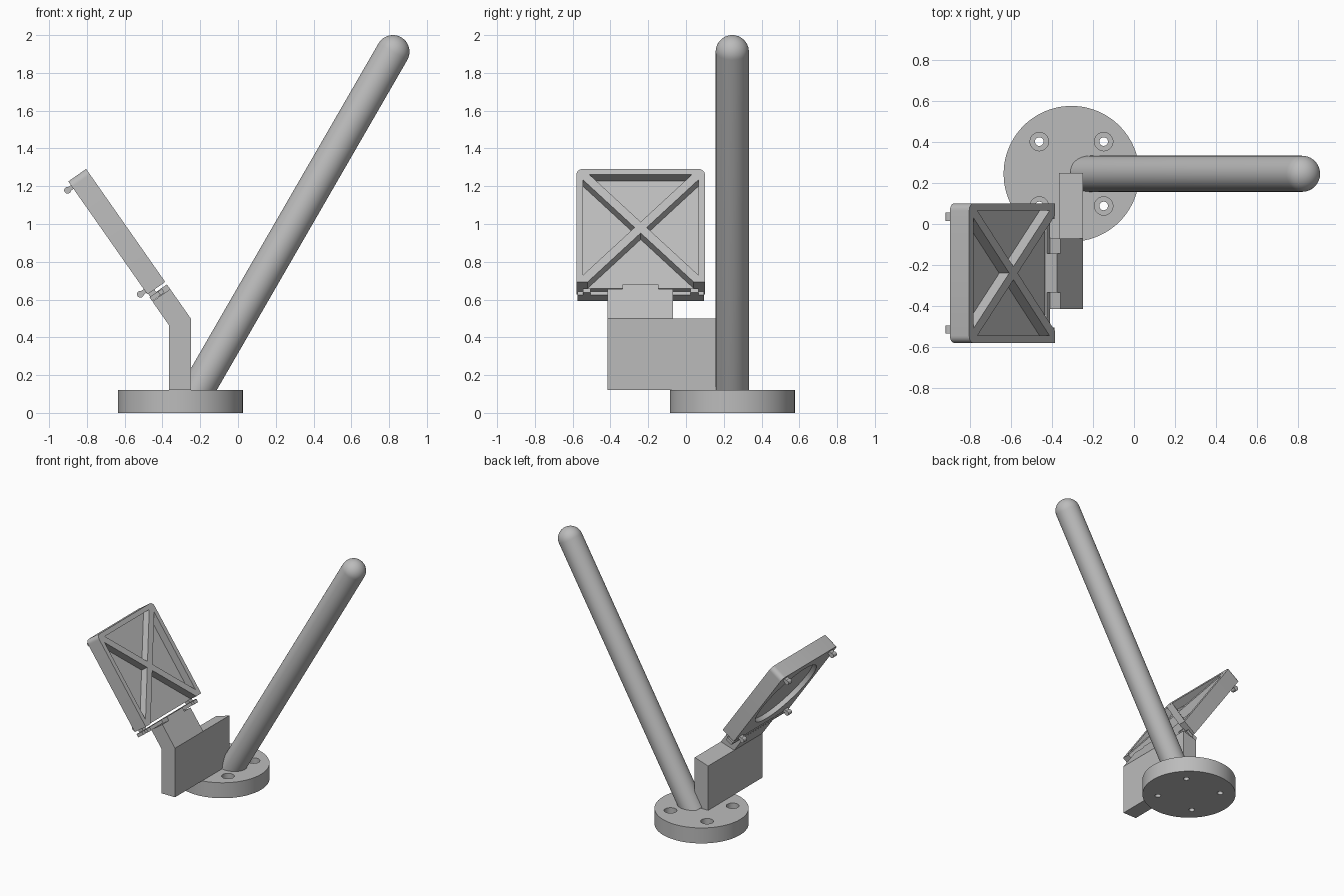
import bpy, bmesh
from math import radians, pi
from mathutils import Matrix, Vector

cube = bpy.data.objects.get("Cube")
if cube:
    bpy.data.objects.remove(cube, do_unlink=True)

grey = bpy.data.materials.new("plain grey")
grey.use_nodes = True
COLOUR = (0.5, 0.5, 0.5, 1)
grey.diffuse_color = COLOUR
grey.node_tree.nodes["Principled BSDF"].inputs["Base Color"].default_value = COLOUR

# Tilted frame of the arm and panel: x = outward normal, y = width, z = along the arm
TILT = Matrix.Translation((-0.25, 0, 0.5)) @ Matrix.Rotation(radians(-35), 4, 'Y')
MID_Y, MID_S = -0.24, 0.601


def make(name, bm, matrix=Matrix()):
    bmesh.ops.recalc_face_normals(bm, faces=bm.faces)
    mesh = bpy.data.meshes.new(name)
    bm.to_mesh(mesh)
    bm.free()
    mesh.materials.append(grey)
    mesh.transform(matrix)
    obj = bpy.data.objects.new(name, mesh)
    bpy.context.collection.objects.link(obj)
    return obj


def box(name, x, y, z, matrix=TILT):
    bm = bmesh.new()
    bmesh.ops.create_cube(bm, size=1)
    for v in bm.verts:
        for i, (lo, hi) in enumerate((x, y, z)):
            v.co[i] = lo if v.co[i] < 0 else hi
    return make(name, bm, matrix)


def cylinder(name, radius, depth, matrix, sides=64):
    bm = bmesh.new()
    bmesh.ops.create_cone(bm, cap_ends=True, segments=sides,
                          radius1=radius, radius2=radius, depth=depth)
    return make(name, bm, matrix)


def prism(name, points, axis, lo, hi, matrix=Matrix()):
    """Extrude a 2D outline along the given axis (0 = x, 1 = y)."""
    bm = bmesh.new()
    place = (lambda a, b: (lo, a, b)) if axis == 0 else (lambda a, b: (a, lo, b))
    face = bm.faces.new([bm.verts.new(place(a, b)) for a, b in points])
    ext = bmesh.ops.extrude_face_region(bm, geom=[face])
    for v in ext["geom"]:
        if isinstance(v, bmesh.types.BMVert):
            v.co[axis] = hi
    return make(name, bm, matrix)


def activate(obj):
    bpy.ops.object.select_all(action='DESELECT')
    obj.select_set(True)
    bpy.context.view_layer.objects.active = obj


def smooth(obj):
    activate(obj)
    bpy.ops.object.shade_smooth_by_angle(angle=radians(30))


def combine(obj, other, operation):
    mod = obj.modifiers.new("cut", 'BOOLEAN')
    mod.object, mod.operation, mod.solver = other, operation, 'EXACT'
    activate(obj)
    bpy.ops.object.modifier_apply(modifier=mod.name)
    bpy.data.objects.remove(other, do_unlink=True)


# Round base with four counterbored screw holes
BX, BY = -0.305, 0.245
base = cylinder("base", 0.331, 0.12, Matrix.Translation((BX, BY, 0.06)), 96)
for sx in (-1, 1):
    for sy in (-1, 1):
        spot = Vector((BX + sx * 0.157, BY + sy * 0.157, 0))
        for radius, z in ((0.021, 0.06), (0.045, 0.16)):
            depth = 0.4 if radius < 0.03 else 0.2
            hole = cylinder("hole_cutter", radius, depth,
                            Matrix.Translation(spot + Vector((0, 0, z))), 32)
            combine(base, hole, 'DIFFERENCE')
smooth(base)

# Leaning rod with a domed end, its foot sunk in the base
bm = bmesh.new()
bmesh.ops.create_uvsphere(bm, u_segments=48, v_segments=24, radius=0.088)
bmesh.ops.delete(bm, geom=[v for v in bm.verts if v.co.z < -0.001], context='VERTS')
rim = [e for e in bm.edges if e.is_boundary]
ext = bmesh.ops.extrude_edge_only(bm, edges=rim)["geom"]
bmesh.ops.translate(bm, verts=[v for v in ext if isinstance(v, bmesh.types.BMVert)],
                    vec=(0, 0, -2.11))
bmesh.ops.holes_fill(bm, edges=[e for e in bm.edges if e.is_boundary])
rod = make("rod", bm, Matrix.Translation((0.82, BY, 1.912)) @ Matrix.Rotation(pi / 6, 4, 'Y'))
smooth(rod)

# Upright wall with a mitred top, and the arm rising from part of it
wall = [(-0.365, 0.12), (-0.25, 0.12), (-0.25, 0.5), (-0.365, 0.464)]
prism("wall", wall, 1, -0.415, 0.25)
arm = [(0, 0), (0, 0.19), (-0.115, 0.19), (-0.115, 0.036)]
prism("arm", arm, 1, -0.415, -0.07, TILT)
box("arm_tongue", (-0.075, 0), (-0.335, -0.145), (0.18, 0.22))

# Hinge strip across the foot of the panel, with end lugs
box("hinge_strip", (-0.115, -0.06), (-0.575, 0.095), (0.192, 0.217))
for side in (-1, 1):
    y = MID_Y + side * 0.285
    box("hinge_lug", (-0.06, -0.035), (y - 0.02, y + 0.02), (0.192, 0.217))
    box("hinge_link", (-0.11, -0.07), (y - 0.02, y + 0.02), (0.21, 0.24))

# Panel body: rounded slab, hollowed in front and open at the foot
S0, S1, HALF = 0.236, 0.966, 0.34
panel = box("panel", (-0.115, 0), (MID_Y - HALF, MID_Y + HALF), (S0, S1), Matrix())
bm = bmesh.new()
bm.from_mesh(panel.data)
corners = [e for e in bm.edges if all(v.co.z > 0.9 for v in e.verts)
           and abs(e.verts[0].co.x - e.verts[1].co.x) > 0.1]
bmesh.ops.bevel(bm, geom=corners, offset=0.035, segments=6, profile=0.5, affect='EDGES')
bm.to_mesh(panel.data)
bm.free()
inner = HALF - 0.035
tray = box("tray_cutter", (-0.06, 0.1), (MID_Y - inner, MID_Y + inner),
           (0.1, S1 - 0.035), Matrix())
combine(panel, tray, 'DIFFERENCE')

# Shallow round recess in the back
turn = Matrix.Rotation(pi / 2, 4, 'Y')
disc = cylinder("recess_cutter", 0.29, 0.1,
                Matrix.Translation((-0.13, MID_Y, MID_S)) @ turn)
combine(panel, disc, 'DIFFERENCE')
panel.data.transform(TILT)
smooth(panel)

# Crossed braces running corner to corner of the tray
top, foot, w = S1 - 0.025, S0, 0.034
for name, side in (("brace_a", 1), ("brace_b", -1)):
    a, b = inner + 0.01, inner + 0.01 - w
    outline = [(-a, foot), (-b, foot), (a, top - w), (a, top), (b, top), (-a, foot + w)]
    outline = [(MID_Y + side * y, s) for y, s in outline]
    prism(name, outline, 0, -0.065, -0.0005, TILT)

# Small hooks at the four corners of the back
for side in (-1, 1):
    y = MID_Y + side * 0.275
    for s in (0.258, 0.93):
        box("hook_stem", (-0.15, -0.11), (y - 0.02, y + 0.02), (s - 0.012, s + 0.012))
        pin = cylinder("hook_pin", 0.018, 0.04,
                       TILT @ Matrix.Translation((-0.145, y, s))
                       @ Matrix.Rotation(pi / 2, 4, 'X'), 24)
        smooth(pin)
